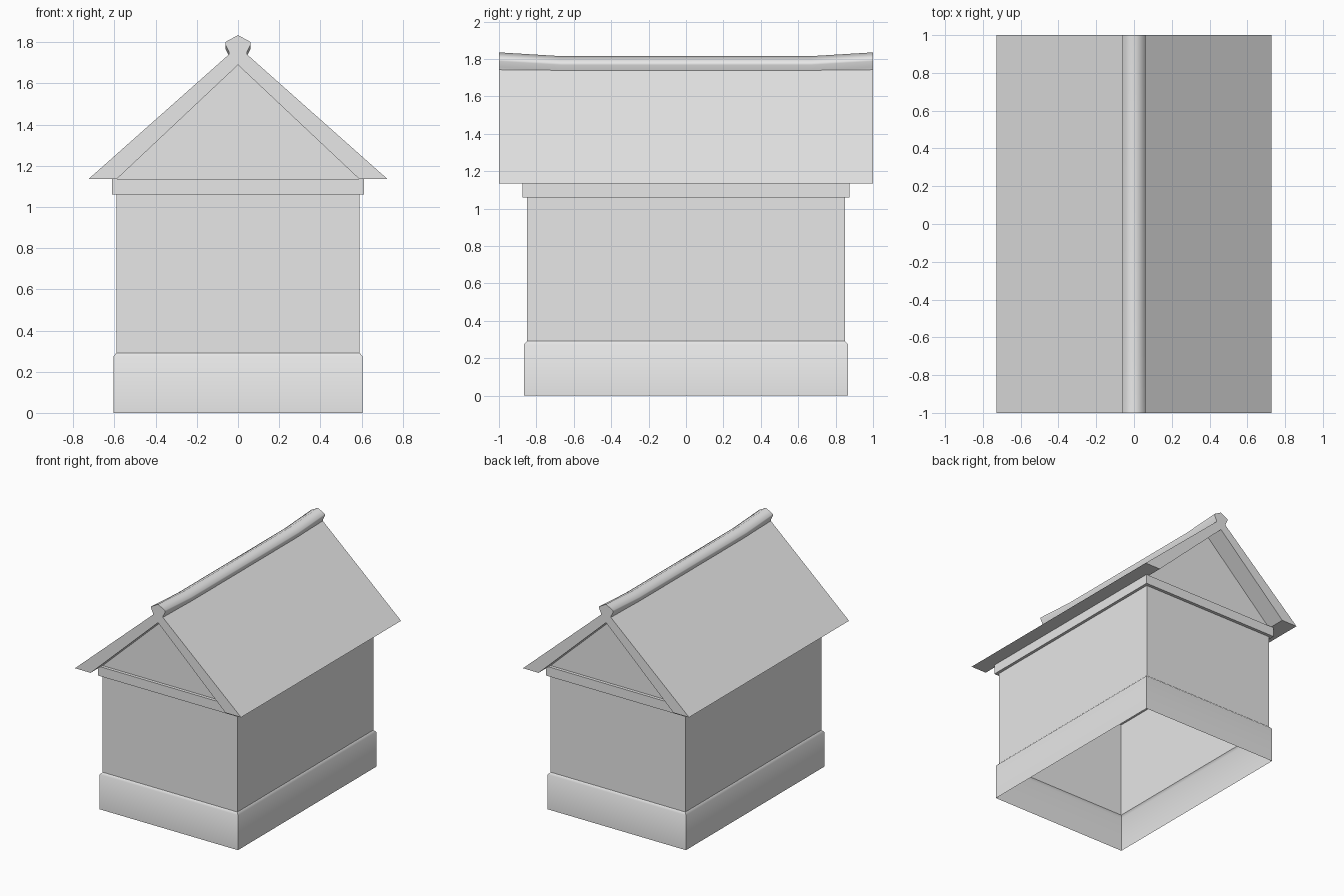
import bpy, bmesh, math

cube = bpy.data.objects.get("Cube")
if cube:
    bpy.data.objects.remove(cube, do_unlink=True)

grey = bpy.data.materials.new("plain grey")
grey.use_nodes = True
grey.diffuse_color = (0.8, 0.8, 0.8, 1)
grey.node_tree.nodes["Principled BSDF"].inputs["Base Color"].default_value = (0.8, 0.8, 0.8, 1)


def loft(name, rings, caps=True, smooth=None):
    """Skin a list of equal-length closed rings, optionally capping the ends."""
    bm = bmesh.new()
    loops = [[bm.verts.new(p) for p in ring] for ring in rings]
    for a, b in zip(loops, loops[1:]):
        for i in range(len(a)):
            j = (i + 1) % len(a)
            bm.faces.new((a[i], a[j], b[j], b[i]))
    if caps:
        bm.faces.new(loops[0][::-1])
        bm.faces.new(loops[-1])
        bmesh.ops.recalc_face_normals(bm, faces=bm.faces)
    mesh = bpy.data.meshes.new(name)
    bm.to_mesh(mesh)
    bm.free()
    mesh.materials.append(grey)
    obj = bpy.data.objects.new(name, mesh)
    bpy.context.collection.objects.link(obj)
    if smooth:
        bpy.ops.object.select_all(action='DESELECT')
        bpy.context.view_layer.objects.active = obj
        obj.select_set(True)
        bpy.ops.object.shade_smooth_by_angle(angle=math.radians(smooth))
    return obj


def rect(x, y, z):
    return [(-x, -y, z), (x, -y, z), (x, y, z), (-x, y, z)]


def section(profile, y, lift=0):
    return [(x, y, z + lift) for x, z in profile]


WALL_X, WALL_Y = 0.59, 0.85
EAVE_Z, BAND_Z = 1.135, 1.06

# Open-bottomed wall skin, flaring into a softly chamfered plinth
loft("plinth", [rect(0.605, 0.865, 0), rect(0.605, 0.865, 0.275),
                rect(WALL_X, WALL_Y, 0.292)], caps=False, smooth=55)
loft("walls", [rect(WALL_X, WALL_Y, 0.292), rect(WALL_X, WALL_Y, BAND_Z)], caps=False)

# Projecting band below the eaves
loft("eaves_band", [rect(0.613, 0.875, BAND_Z), rect(0.613, 0.875, EAVE_Z)])

# Recessed gable ends
gable = [(-WALL_X, EAVE_Z), (WALL_X, EAVE_Z), (0, 1.69)]
loft("gable", [section(gable, -WALL_Y), section(gable, WALL_Y)])

# Thick pitched roof with level-cut eaves
roof = [(0.727, EAVE_Z), (0, 1.78), (-0.727, EAVE_Z),
        (-WALL_X, EAVE_Z), (0, 1.69), (WALL_X, EAVE_Z)]
loft("roof", [section(roof, -1), section(roof, 1)])

# Ridge cap, rising slightly toward both ends
half = [(0.042, 1.74), (0.045, 1.755), (0.061, 1.788), (0.06, 1.802)]
ridge = half + [(0, 1.835)] + [(-x, z) for x, z in reversed(half)]
loft("ridge_cap", [section(ridge, y, lift) for y, lift in
                   ((-1, 0), (-0.67, -0.02), (0.67, -0.02), (1, 0))], smooth=70)
